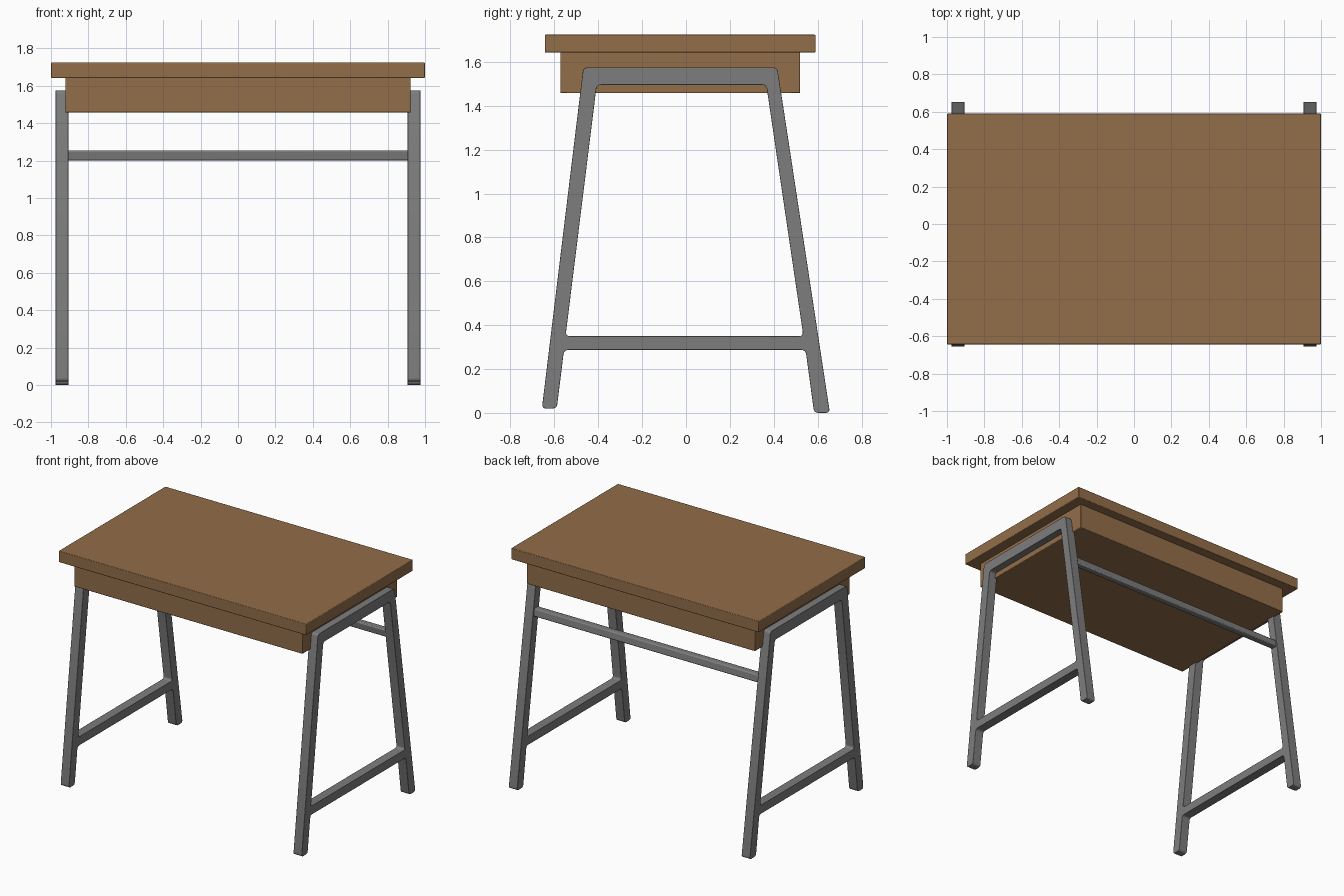
import bpy, bmesh
from mathutils import Vector

if "Cube" in bpy.data.objects:
    bpy.data.objects.remove(bpy.data.objects["Cube"])


def material(name, rgb):
    m = bpy.data.materials.new(name)
    m.diffuse_color = (*rgb, 1)
    m.use_nodes = True
    m.node_tree.nodes["Principled BSDF"].inputs["Base Color"].default_value = m.diffuse_color
    return m


WOOD = material("brown wood", (0.29, 0.155, 0.067))
STEEL = material("grey steel", (0.205, 0.205, 0.205))


def finish(bm, name, mat, bevel):
    bmesh.ops.recalc_face_normals(bm, faces=bm.faces)
    me = bpy.data.meshes.new(name)
    bm.to_mesh(me)
    bm.free()
    me.materials.append(mat)
    ob = bpy.data.objects.new(name, me)
    bpy.context.collection.objects.link(ob)
    mod = ob.modifiers.new("soft edges", 'BEVEL')
    mod.width, mod.segments, mod.limit_method = bevel, 2, 'ANGLE'
    mod.angle_limit = 0.7
    bpy.ops.object.select_all(action='DESELECT')
    ob.select_set(True)
    bpy.context.view_layer.objects.active = ob
    bpy.ops.object.shade_smooth_by_angle(angle=0.6)
    return ob


def box(name, x, y, z, mat, bevel, lean=0.0):
    # lean shifts the upper side in y so the box follows a sloped leg
    bm = bmesh.new()
    bmesh.ops.create_cube(bm, size=1)
    for v in bm.verts:
        top = v.co.z > 0
        v.co = Vector((x[v.co.x > 0], y[v.co.y > 0] + (lean if top else 0), z[top]))
    return finish(bm, name, mat, bevel)


def rounded(points, r, steps=4):
    # replace every corner of a closed outline by a small curve
    out, n = [], len(points)
    for i, p in enumerate(points):
        p = Vector(p)
        a = p + (Vector(points[i - 1]) - p).normalized() * r
        b = p + (Vector(points[(i + 1) % n]) - p).normalized() * r
        for k in range(steps + 1):
            t = k / steps
            out.append(a * (1 - t) ** 2 + p * 2 * t * (1 - t) + b * t * t)
    return out


def side_frame(name, x0, x1):
    outer = [(-0.468, 1.575), (-0.657, 0.02), (-0.589, 0.02), (-0.556, 0.287),
             (0.545, 0.287), (0.584, 0.0), (0.656, 0.0), (0.416, 1.575)]
    inner = [(-0.407, 1.495), (-0.549, 0.35), (0.535, 0.35), (0.366, 1.495)]
    bm = bmesh.new()
    edges = []
    for loop in (rounded(outer, 0.02), rounded(inner, 0.02)):
        vs = [bm.verts.new((x0, p.x, p.y)) for p in loop]
        edges += [bm.edges.new((vs[i - 1], vs[i])) for i in range(len(vs))]
    bmesh.ops.triangle_fill(bm, edges=edges, use_beauty=True)
    ext = bmesh.ops.extrude_face_region(bm, geom=bm.faces[:], use_keep_orig=True)
    moved = [g for g in ext["geom"] if isinstance(g, bmesh.types.BMVert)]
    bmesh.ops.translate(bm, verts=moved, vec=(x1 - x0, 0, 0))
    return finish(bm, name, STEEL, 0.008)


# Wooden top and the case under it
box("desk_top", (-1, 1), (-0.643, 0.59), (1.642, 1.724), WOOD, 0.004)
box("desk_case", (-0.922, 0.922), (-0.572, 0.52), (1.457, 1.65), WOOD, 0.004)

# Trapezoid leg frames on both sides
side_frame("left_leg_frame", -0.975, -0.907)
side_frame("right_leg_frame", 0.907, 0.975)

# Bar joining the back legs
box("back_bar", (-0.92, 0.92), (0.413, 0.463), (1.2, 1.255), STEEL, 0.008, -0.008)
